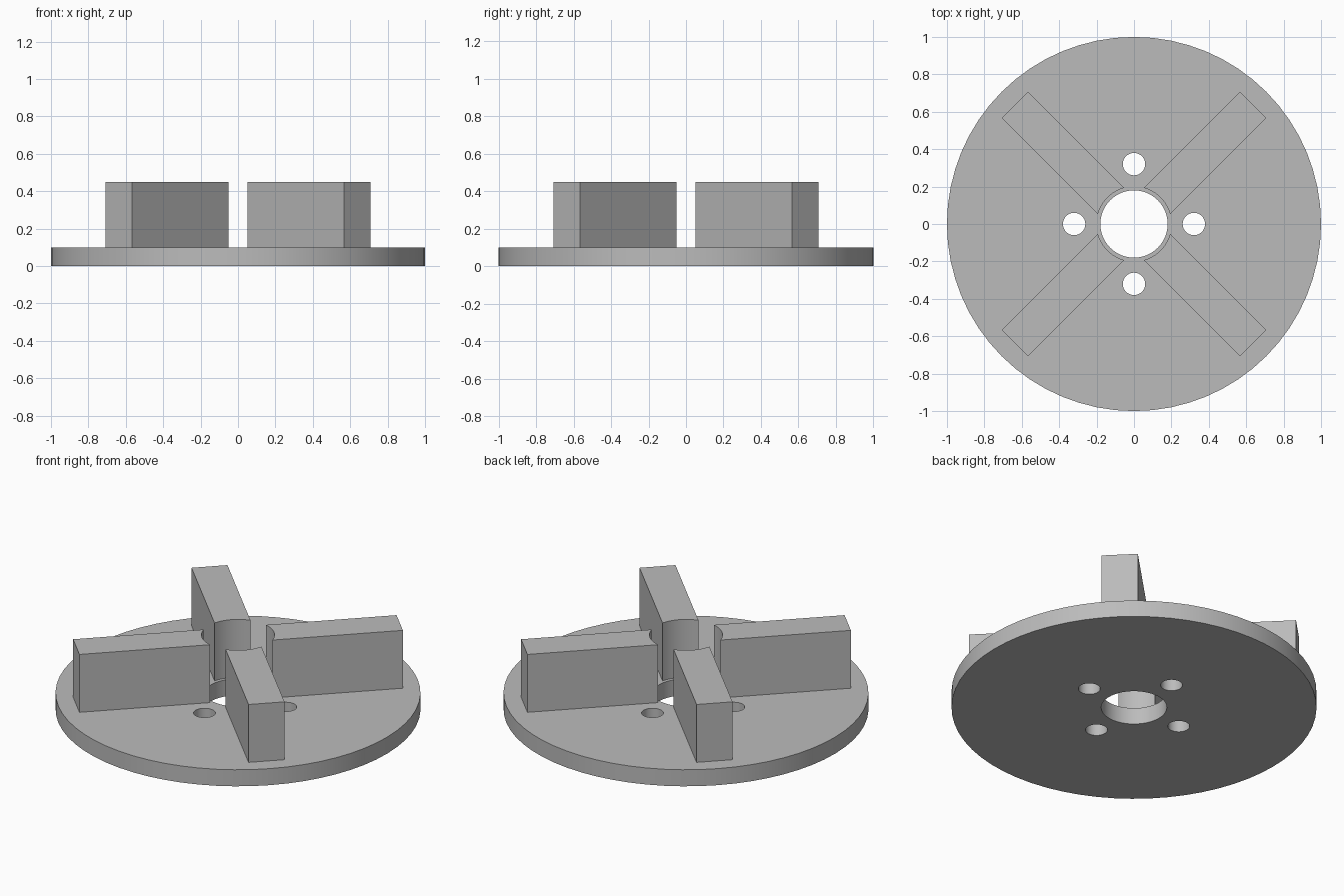
import bpy
import bmesh
from math import sin, cos, pi, radians, asin
from mathutils import Matrix

cube = bpy.data.objects.get("Cube")
if cube:
    bpy.data.objects.remove(cube, do_unlink=True)

DISC_H, TOP = 0.10, 0.45
BORE_R, BOLT_R, BOLT_RING = 0.18, 0.06, 0.32
BLADE_HALF, BLADE_IN, BLADE_OUT = 0.10, 0.20, 0.90

grey = bpy.data.materials.new("plain_grey")
grey.use_nodes = True
colour = (0.5, 0.5, 0.5, 1)
grey.diffuse_color = colour
grey.node_tree.nodes["Principled BSDF"].inputs["Base Color"].default_value = colour


def prism(name, outline, z0, z1):
    """Extrude a counter-clockwise outline from z0 to z1."""
    bm = bmesh.new()
    base = bm.faces.new([bm.verts.new((x, y, z0)) for x, y in outline])
    top = bmesh.ops.extrude_face_region(bm, geom=[base], use_keep_orig=True)
    verts = [v for v in top["geom"] if isinstance(v, bmesh.types.BMVert)]
    bmesh.ops.translate(bm, verts=verts, vec=(0, 0, z1 - z0))
    bmesh.ops.recalc_face_normals(bm, faces=bm.faces)
    mesh = bpy.data.meshes.new(name)
    bm.to_mesh(mesh)
    bm.free()
    mesh.materials.append(grey)
    obj = bpy.data.objects.new(name, mesh)
    bpy.context.collection.objects.link(obj)
    return obj


def circle(r, n, cx=0, cy=0):
    return [(cx + r * cos(2 * pi * i / n), cy + r * sin(2 * pi * i / n)) for i in range(n)]


def activate(obj):
    bpy.ops.object.select_all(action="DESELECT")
    obj.select_set(True)
    bpy.context.view_layer.objects.active = obj


def smooth(obj):
    activate(obj)
    bpy.ops.object.shade_smooth_by_angle(angle=radians(30))


# Base disc with a centre bore and four bolt holes
disc = prism("base_disc", circle(1, 64), 0, DISC_H)
holes = [circle(BORE_R, 48)]
for k in range(4):
    a = k * pi / 2
    holes.append(circle(BOLT_R, 32, BOLT_RING * cos(a), BOLT_RING * sin(a)))
for outline in holes:
    cutter = prism("hole_cutter", outline, -DISC_H, 2 * DISC_H)
    cutter.hide_render = True
    activate(disc)
    mod = disc.modifiers.new("hole", "BOOLEAN")
    mod.operation = "DIFFERENCE"
    mod.solver = "EXACT"
    mod.object = cutter
    bpy.ops.object.modifier_apply(modifier=mod.name)
    bpy.data.objects.remove(cutter, do_unlink=True)
smooth(disc)

# Four diagonal blades, each with a concave inner end around the bore
half_angle = asin(BLADE_HALF / BLADE_IN)
steps = 12
arc = [half_angle * (1 - 2 * i / steps) for i in range(steps + 1)]
profile = [(BLADE_IN * cos(a), BLADE_IN * sin(a)) for a in arc]
profile += [(BLADE_OUT, -BLADE_HALF), (BLADE_OUT, BLADE_HALF)]
for k, name in enumerate(("back_left", "back_right", "front_right", "front_left")):
    blade = prism(name + "_blade", profile, DISC_H, TOP)
    blade.data.transform(Matrix.Rotation(pi / 4 + k * pi / 2, 4, "Z"))
    smooth(blade)
